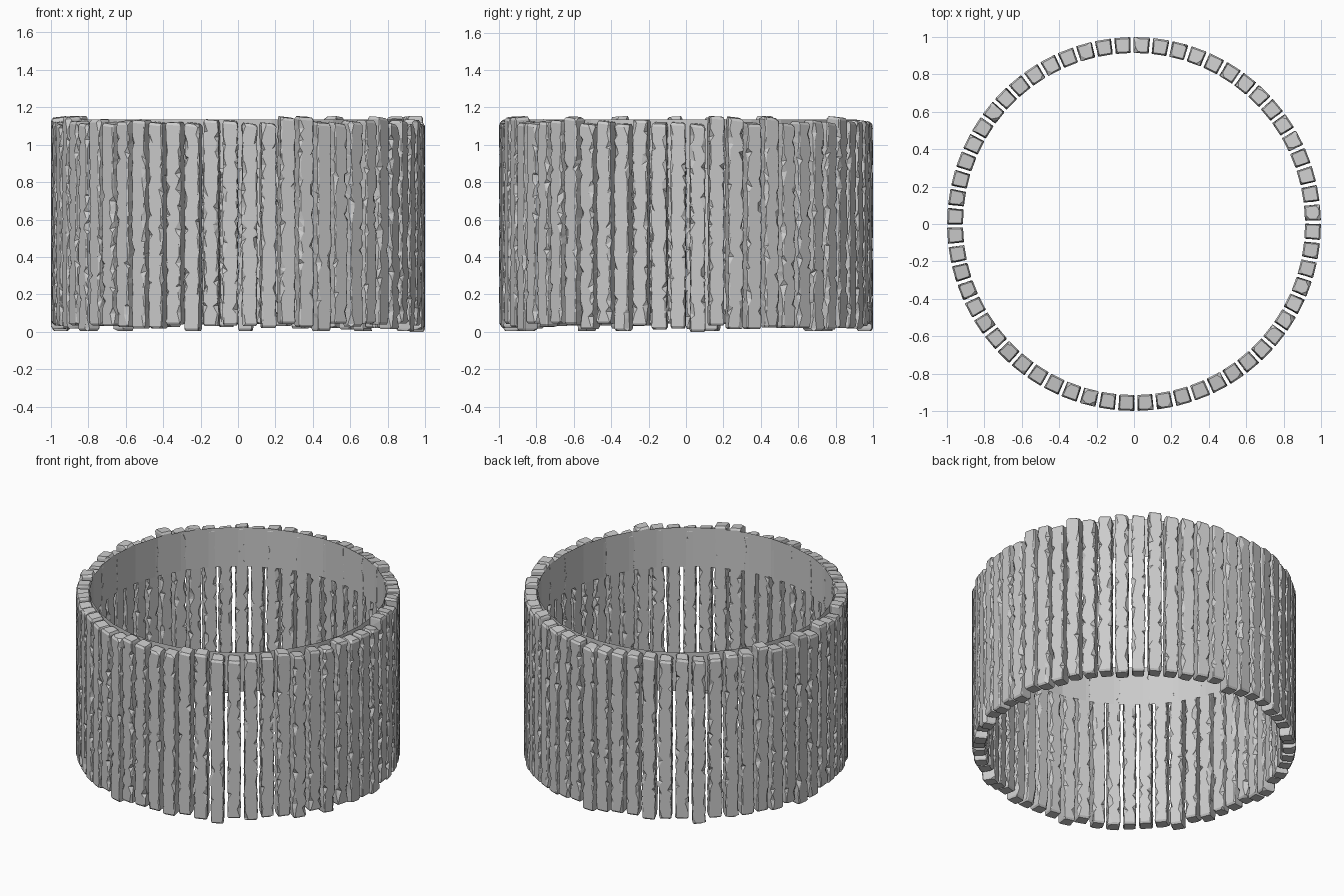
import bpy, bmesh, math, random

if "Cube" in bpy.data.objects:
    bpy.data.objects.remove(bpy.data.objects["Cube"])

random.seed(7)
COUNT = 60
R_IN, R_OUT = 0.913, 0.998
RINGS = 34


def make_object(name, bm):
    bmesh.ops.recalc_face_normals(bm, faces=bm.faces)
    mesh = bpy.data.meshes.new(name)
    bm.to_mesh(mesh)
    bm.free()
    obj = bpy.data.objects.new(name, mesh)
    bpy.context.collection.objects.link(obj)
    return obj


def section(chips, shrink):
    """Eight-sided plank section: a tapered rectangle with chipped corners."""
    pts = []
    for (sr, st), (cr, ct) in zip(((1, -1), (1, 1), (-1, 1), (-1, -1)), chips):
        r = R_OUT if sr > 0 else R_IN
        half = 0.0435 if sr > 0 else 0.0405
        r -= sr * shrink
        half -= shrink
        along_t = (r, st * (half - ct))
        along_r = (r - sr * cr, st * half)
        # keep the points running round the section in order
        pts += [along_t, along_r] if sr * st > 0 else [along_r, along_t]
    return pts


def chip():
    if random.random() < 0.22:
        return random.uniform(0.012, 0.026), random.uniform(0.012, 0.03)
    return random.uniform(0.002, 0.008), random.uniform(0.002, 0.009)


def plank(index, angle, z0, z1):
    bm = bmesh.new()
    loops = []
    ca, sa = math.cos(angle), math.sin(angle)
    step = (z1 - z0) / (RINGS - 1)
    tilt_r, tilt_t = random.uniform(0, 0.012), random.uniform(-0.012, 0.012)
    for k in range(RINGS):
        end = k in (0, RINGS - 1)
        near = k in (1, RINGS - 2)
        chips = [chip() for _ in range(4)]
        pts = section(chips, 0.008 if end else 0.0)
        z = z0 + step * k
        if near:
            z = z0 + 0.012 if k == 1 else z1 - 0.014
        loop = []
        for n, (r, t) in enumerate(pts):
            dz = 0.0
            if not end and not near and 2 < k < RINGS - 3:
                dz = random.uniform(-0.45, 0.45) * step
            if k >= RINGS - 2:
                dz -= tilt_r * (r - R_IN) / 0.085 + abs(tilt_t) * (0.5 + t / 0.09)
            # worn, wavering side faces
            t *= 1 - (random.uniform(0, 0.14) if not end else 0)
            loop.append(bm.verts.new((r * ca - t * sa, r * sa + t * ca, z + dz)))
        loops.append(loop)
    for a, b in zip(loops, loops[1:]):
        for i in range(8):
            j = (i + 1) % 8
            bm.faces.new((a[i], a[j], b[j], b[i]))
    bm.faces.new(loops[0])
    bm.faces.new(loops[-1])
    bmesh.ops.triangulate(bm, faces=[f for f in bm.faces if len(f.verts) == 4])
    return make_object(f"plank_{index + 1:02d}", bm)


# Ring of rough upright planks, uneven at both ends
for i in range(COUNT):
    low = 0.005 if i % 7 == 0 else random.uniform(0.012, 0.045)
    high = 1.155 if random.random() < 0.15 else random.uniform(1.115, 1.14)
    if i == 0:
        low = 0.0
    plank(i, math.radians(3.6 + 6 * i), low, high)

# Thin faceted hoop lining the upper inside
bm = bmesh.new()
SIDES = 32
rows = [[bm.verts.new((0.915 * math.cos(2 * math.pi * i / SIDES),
                       0.915 * math.sin(2 * math.pi * i / SIDES), z))
         for i in range(SIDES)] for z in (0.87, 1.135)]
for i in range(SIDES):
    j = (i + 1) % SIDES
    bm.faces.new((rows[0][i], rows[0][j], rows[1][j], rows[1][i]))
make_object("inner_hoop", bm)
